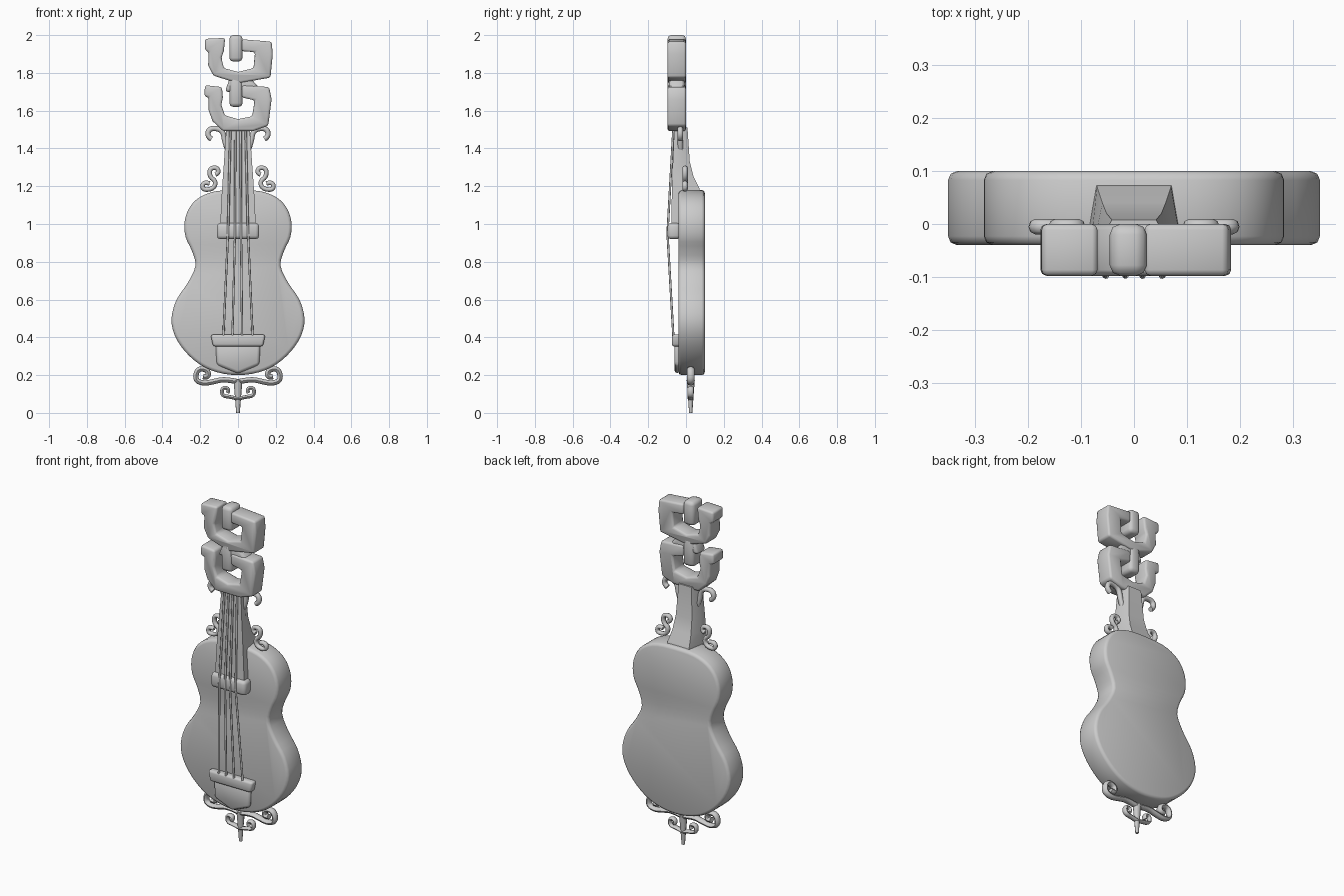
import bpy, bmesh, math
from mathutils import Vector

cube = bpy.data.objects.get("Cube")
if cube:
    bpy.data.objects.remove(cube)

grey = bpy.data.materials.new("plain grey")
grey.use_nodes = True
grey.diffuse_color = (0.6, 0.6, 0.6, 1)
grey.node_tree.nodes["Principled BSDF"].inputs["Base Color"].default_value = (0.6, 0.6, 0.6, 1)


def finish(obj, angle=60):
    """Apply the material and smooth shading."""
    obj.data.materials.clear()
    obj.data.materials.append(grey)
    bpy.ops.object.select_all(action='DESELECT')
    obj.select_set(True)
    bpy.context.view_layer.objects.active = obj
    for mod in list(obj.modifiers):
        bpy.ops.object.modifier_apply(modifier=mod.name)
    bpy.ops.object.shade_smooth_by_angle(angle=math.radians(angle))
    return obj


def new_object(name, bm):
    bmesh.ops.recalc_face_normals(bm, faces=bm.faces[:])
    mesh = bpy.data.meshes.new(name)
    bm.to_mesh(mesh)
    bm.free()
    obj = bpy.data.objects.new(name, mesh)
    bpy.context.collection.objects.link(obj)
    return obj


def slab(name, outline, front, back, bevel, segments=2):
    """Extrude an x-z outline from front to back and round its edges."""
    bm = bmesh.new()
    face = bm.faces.new([bm.verts.new((x, front, z)) for x, z in outline])
    ext = bmesh.ops.extrude_face_region(bm, geom=[face], use_keep_orig=True)
    moved = [g for g in ext["geom"] if isinstance(g, bmesh.types.BMVert)]
    bmesh.ops.translate(bm, vec=(0, back - front, 0), verts=moved)
    obj = new_object(name, bm)
    mod = obj.modifiers.new("round", 'BEVEL')
    mod.width = bevel
    mod.segments = segments
    mod.limit_method = 'ANGLE'
    return finish(obj)


def box(name, x0, x1, z0, z1, front, back, bevel):
    return slab(name, [(x0, z0), (x1, z0), (x1, z1), (x0, z1)], front, back, bevel)


def spline(points, steps):
    """Closed smooth curve through the points."""
    n, out = len(points), []
    for i in range(n):
        a, b, c, d = (Vector(points[(i + k) % n]) for k in (-1, 0, 1, 2))
        for s in range(steps):
            t = s / steps
            out.append(tuple(0.5 * (2 * b + (c - a) * t + (2 * a - 5 * b + 4 * c - d) * t * t
                                    + (3 * b - a - 3 * c + d) * t ** 3)))
    return out


def tube(name, points, radius, depth=1.0, y=0.0, smooth=True, end=1.0):
    """Sweep a round section along points; depth stretches it in y."""
    curve = bpy.data.curves.new(name, 'CURVE')
    curve.dimensions = '3D'
    curve.bevel_depth = radius
    curve.bevel_resolution = 2
    curve.resolution_u = 5
    curve.use_fill_caps = True
    line = curve.splines.new('NURBS' if smooth else 'POLY')
    line.points.add(len(points) - 1)
    for i, (p, q) in enumerate(zip(line.points, points)):
        p.co = (*q, 1)
        p.radius = 1 + (end - 1) * i / (len(points) - 1)
    if smooth:
        line.use_endpoint_u = True
        line.order_u = 3
    obj = bpy.data.objects.new(name, curve)
    bpy.context.collection.objects.link(obj)
    bpy.ops.object.select_all(action='DESELECT')
    obj.select_set(True)
    bpy.context.view_layer.objects.active = obj
    bpy.ops.object.convert(target='MESH')
    obj = bpy.context.view_layer.objects.active
    for v in obj.data.vertices:
        v.co.y = v.co.y * depth + y
    return finish(obj)


# Sound body
half = [(0.11, 0.215), (0.2, 0.255), (0.28, 0.325), (0.335, 0.41), (0.352, 0.5),
        (0.325, 0.6), (0.265, 0.69), (0.225, 0.78), (0.245, 0.86), (0.277, 0.93),
        (0.283, 1.01), (0.258, 1.085), (0.205, 1.14), (0.12, 1.173)]
outline = [(0, 0.2)] + half + [(0, 1.18)] + [(-x, z) for x, z in reversed(half)]
slab("body", spline(outline, 3), -0.04, 0.1, 0.017)

# Neck: lofted sections of z, front y, back y, front half width, back half width
bm = bmesh.new()
rings = []
for z, f, b, wf, wb in [(0.98, -0.078, 0.0, 0.095, 0.085), (1.16, -0.075, 0.078, 0.086, 0.072),
                        (1.19, -0.075, 0.07, 0.084, 0.07), (1.25, -0.072, 0.04, 0.08, 0.06),
                        (1.33, -0.07, 0.02, 0.074, 0.052), (1.51, -0.062, 0.008, 0.062, 0.042)]:
    mid = f + 0.45 * (b - f)
    rings.append([bm.verts.new((x, y, z)) for x, y in
                  [(-wf, f), (wf, f), (wf, mid), (wb, b), (-wb, b), (-wf, mid)]])
for low, high in zip(rings, rings[1:]):
    for i in range(6):
        j = (i + 1) % 6
        bm.faces.new((low[i], low[j], high[j], high[i]))
bm.faces.new(rings[0])
bm.faces.new(rings[-1])
finish(new_object("neck", bm), 50)
box("neck_end_block", -0.112, 0.112, 0.92, 1.005, -0.098, -0.03, 0.018)

# Pegbox: two interlocked hooks, each with a post
upper = [(-0.175, 1.98), (-0.068, 1.985), (-0.075, 1.915), (-0.088, 1.88), (-0.075, 1.825),
         (0.0, 1.805), (0.082, 1.825), (0.09, 1.91), (0.02, 1.915), (0.02, 1.978),
         (0.178, 1.965), (0.184, 1.9), (0.172, 1.775), (0.0, 1.745), (-0.13, 1.785),
         (-0.158, 1.84), (-0.155, 1.91), (-0.175, 1.92)]
lower = [(-0.175, 1.735), (-0.085, 1.725), (-0.08, 1.67), (-0.088, 1.63), (-0.07, 1.575),
         (0.0, 1.555), (0.075, 1.57), (0.088, 1.655), (0.02, 1.67), (0.02, 1.735),
         (0.165, 1.725), (0.178, 1.66), (0.16, 1.52), (0.08, 1.492), (-0.08, 1.492),
         (-0.135, 1.545), (-0.155, 1.6), (-0.155, 1.67), (-0.178, 1.675)]
slab("upper_hook", upper, -0.098, 0.0, 0.022)
slab("lower_hook", lower, -0.098, 0.0, 0.022)
box("upper_post", -0.046, 0.024, 1.86, 2.0, -0.098, 0.0, 0.02)
box("lower_post", -0.046, 0.024, 1.62, 1.79, -0.098, 0.0, 0.02)
slab("hook_link", [(-0.07, 1.7), (0.13, 1.7), (0.06, 1.78), (-0.04, 1.78)], -0.09, -0.008, 0.015)

# Bridge and tailpiece
slab("bridge", [(-0.132, 0.352), (0.132, 0.352), (0.145, 0.415), (-0.145, 0.415)],
     -0.075, -0.025, 0.012)
slab("tailpiece", [(0, 0.208), (0.113, 0.255), (0.118, 0.365), (-0.118, 0.365), (-0.113, 0.255)],
     -0.062, -0.03, 0.016)

# Strings
for i, (low, mid, top) in enumerate([(-0.078, -0.053, -0.04), (-0.03, -0.016, -0.014),
                                     (0.022, 0.016, 0.014), (0.078, 0.053, 0.04)]):
    tube(f"string_{i + 1}", [(low, -0.066, 0.39), (mid, -0.098, 0.95), (top, -0.066, 1.52)],
         0.006, smooth=False)

# Mirrored scrollwork
scrolls = {
    "foot_scroll": (0.025, 0.014, 1.4, [
        (0, 0.165), (0.07, 0.18), (0.13, 0.165), (0.185, 0.155), (0.228, 0.175), (0.215, 0.235),
        (0.16, 0.23), (0.155, 0.185), (0.185, 0.192)]),
    "foot_curl": (0.025, 0.01, 1.6, [
        (0, 0.075), (0.04, 0.085), (0.085, 0.09), (0.085, 0.135), (0.045, 0.13), (0.055, 0.105)]),
    "shoulder_scroll": (-0.005, 0.011, 1.2, [
        (0.1, 1.255), (0.1, 1.235), (0.145, 1.235), (0.145, 1.305), (0.09, 1.305), (0.09, 1.26),
        (0.12, 1.22), (0.16, 1.23), (0.19, 1.2), (0.165, 1.18), (0.145, 1.205)]),
    "neck_scroll": (-0.03, 0.014, 1.1, [
        (0.05, 1.38), (0.07, 1.43), (0.08, 1.5), (0.15, 1.51), (0.165, 1.465), (0.14, 1.45)]),
}
scrolls["shoulder_scroll"] = (-0.005, 0.012, 1.2, [
    (0.12, 1.262), (0.1, 1.27), (0.11, 1.3), (0.15, 1.295), (0.15, 1.25), (0.115, 1.225),
    (0.13, 1.185), (0.19, 1.18), (0.185, 1.225), (0.15, 1.215)])
for name, (y, radius, depth, path) in scrolls.items():
    for side, s in (("left", 1), ("right", -1)):
        tube(f"{side}_{name}", [(s * x, 0, z) for x, z in path], radius, depth, y)

# Foot spike
tube("foot_spike", [(0, 0, 0.175), (0, 0, 0.09), (0, 0, 0.0)], 0.024, 0.9, 0.025,
     smooth=False, end=0.4)
